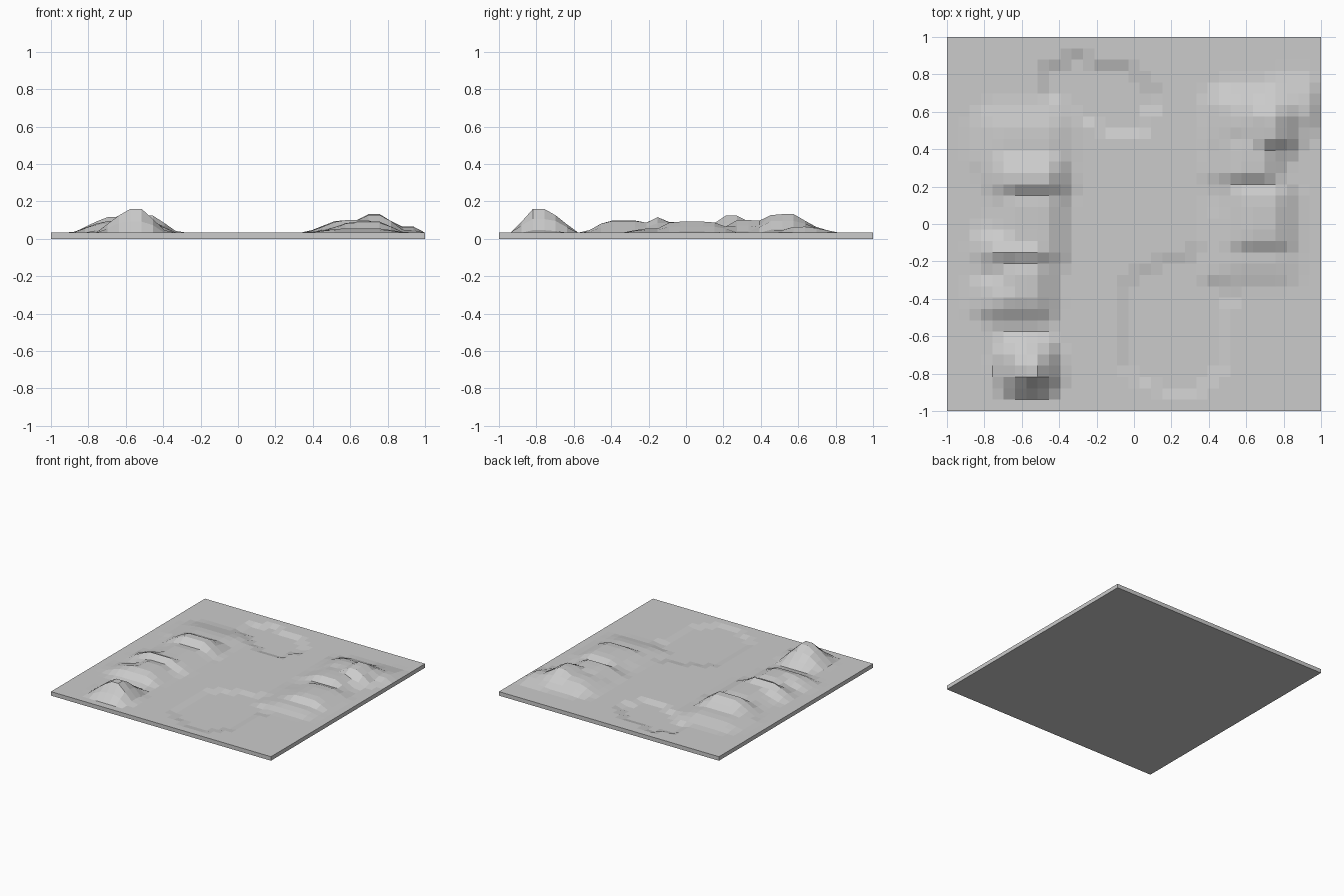
import bpy, bmesh, math

if "Cube" in bpy.data.objects:
    bpy.data.objects.remove(bpy.data.objects["Cube"])

N = 33          # cells per side
BASE = 0.033    # slab thickness
WEST, EAST, SOUTH, NORTH = 0.17, 0.13, 0.11, 0.16   # run of hill slopes

# Hills: crest centre x, y, crest half width x, y, crest height
HILLS = [
    (-0.55, -0.78, 0.04, 0.04, 0.160),   # front left peak
    (-0.62, -0.40, 0.10, 0.03, 0.095),   # left range
    (-0.58, -0.32, 0.06, 0.08, 0.098),
    (-0.61, -0.15, 0.10, 0.01, 0.116),
    (-0.55, -0.02, 0.09, 0.12, 0.090),
    (-0.55, 0.24, 0.10, 0.04, 0.124),
    (-0.58, 0.42, 0.14, 0.08, 0.065),
    (0.73, 0.52, 0.04, 0.06, 0.132),     # right range
    (0.65, 0.54, 0.12, 0.07, 0.100),
    (0.87, 0.62, 0.07, 0.04, 0.065),
    (0.62, 0.33, 0.08, 0.06, 0.100),
    (0.68, 0.03, 0.08, 0.11, 0.092),
    (0.65, -0.10, 0.12, 0.13, 0.055),
]

# Hollows: ellipse centre x, y, radii, tilt, depth
HOLLOWS = [
    (-0.19, 0.69, 0.30, 0.17, -0.25, 0.018),
    (0.22, -0.55, 0.28, 0.34, 0.0, 0.011),
    (0.33, -0.35, 0.26, 0.17, 0.7, 0.011),
]


def hill(x, y, cx, cy, hx, hy, top):
    dx, dy = x - cx, y - cy
    dx = max(abs(dx) - hx, 0) / (EAST if dx > 0 else WEST)
    dy = max(abs(dy) - hy, 0) / (NORTH if dy > 0 else SOUTH)
    return (top - BASE) * max(0, 1 - math.hypot(dx, dy))


def hollow(x, y, cx, cy, rx, ry, tilt, depth):
    c, s = math.cos(tilt), math.sin(tilt)
    u = ((x - cx) * c + (y - cy) * s) / rx
    v = ((y - cy) * c - (x - cx) * s) / ry
    return depth if abs(u) ** 3 + abs(v) ** 3 < 1 else 0


def ground(x, y):
    up = max(hill(x, y, *h) for h in HILLS)
    down = max(hollow(x, y, *h) for h in HOLLOWS)
    return BASE + (up if up > 0 else -down)


# Terrain surface with skirt and flat underside
bm = bmesh.new()
bmesh.ops.create_grid(bm, x_segments=N, y_segments=N, size=1)
for v in bm.verts:
    v.co.z = BASE if abs(v.co.x) > 0.99 else ground(v.co.x, v.co.y)
rim = [e for e in bm.edges if e.is_boundary]
out = bmesh.ops.extrude_edge_only(bm, edges=rim)["geom"]
for v in out:
    if isinstance(v, bmesh.types.BMVert):
        v.co.z = 0
loop = [e for e in out if isinstance(e, bmesh.types.BMEdge)
        and all(v.co.z == 0 for v in e.verts)]
bmesh.ops.edgeloop_fill(bm, edges=loop)
bmesh.ops.recalc_face_normals(bm, faces=bm.faces)
mesh = bpy.data.meshes.new("terrain")
bm.to_mesh(mesh)
bm.free()
bpy.context.collection.objects.link(bpy.data.objects.new("terrain", mesh))
